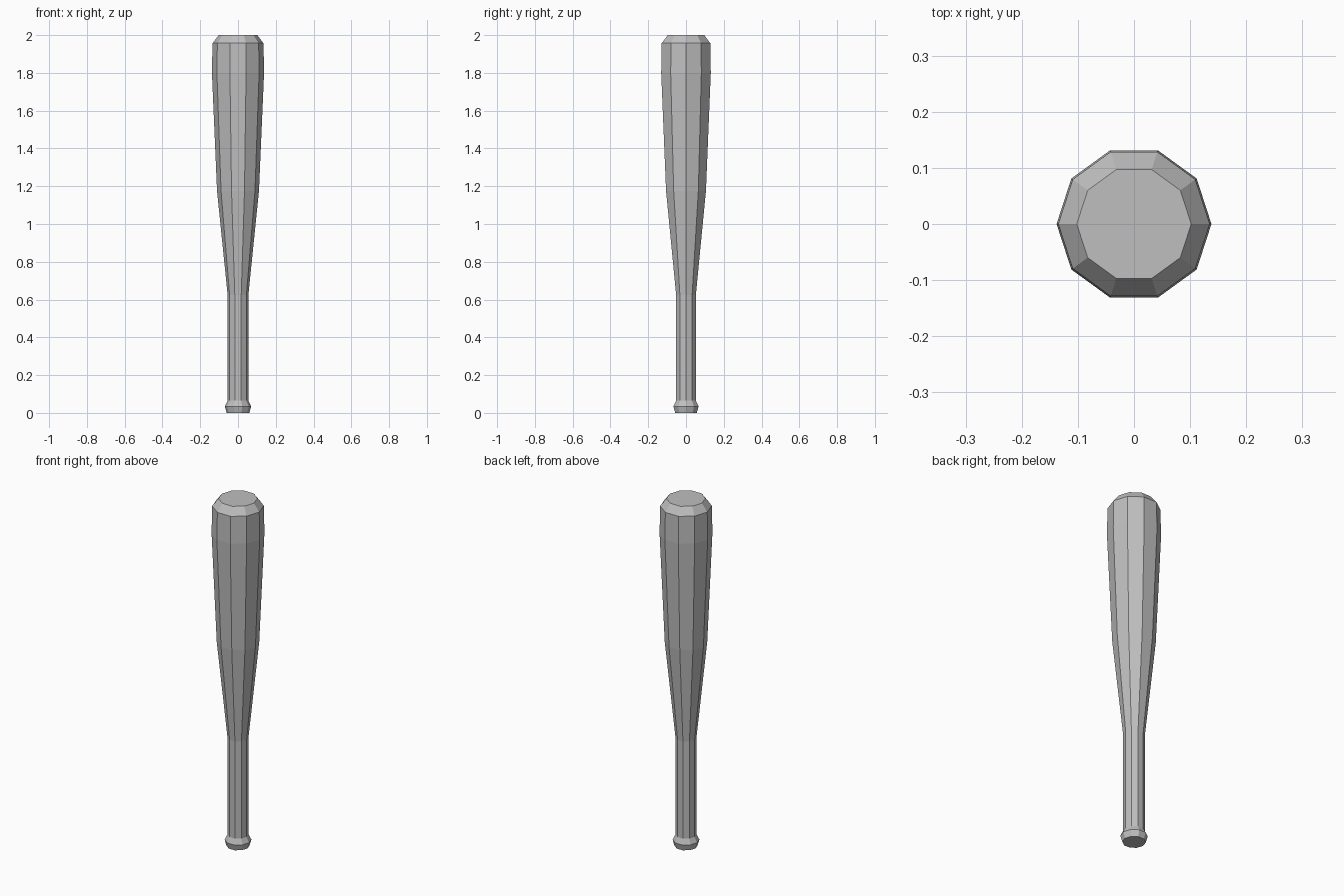
import bpy
import bmesh
import math

cube = bpy.data.objects.get("Cube")
if cube:
    bpy.data.objects.remove(cube, do_unlink=True)

SIDES = 10

# One plain grey for the whole bat
grey = bpy.data.materials.new("plain grey")
grey.use_nodes = True
colour = (0.52, 0.52, 0.52, 1.0)
grey.diffuse_color = colour
grey.node_tree.nodes["Principled BSDF"].inputs["Base Color"].default_value = colour

# Radius and height, from the knob up to the rounded tip
profile = [
    (0.060, 0.0),     # knob base
    (0.070, 0.035),   # knob rim
    (0.055, 0.065),   # start of handle
    (0.055, 0.625),   # end of handle
    (0.111, 1.175),   # taper
    (0.138, 1.80),    # widest part of barrel
    (0.135, 1.957),   # barrel shoulder
    (0.102, 2.0),     # flat tip
]


def lathe(name, points, sides):
    """Capped low-poly solid of revolution around z."""
    bm = bmesh.new()
    rings = []
    for r, z in points:
        rings.append([bm.verts.new((r * math.cos(2 * math.pi * i / sides),
                                    r * math.sin(2 * math.pi * i / sides), z))
                      for i in range(sides)])
    for low, high in zip(rings, rings[1:]):
        for i in range(sides):
            j = (i + 1) % sides
            bm.faces.new((low[i], low[j], high[j], high[i]))
    bm.faces.new(rings[0][::-1])
    bm.faces.new(rings[-1])
    mesh = bpy.data.meshes.new(name)
    bm.to_mesh(mesh)
    bm.free()
    mesh.materials.append(grey)
    obj = bpy.data.objects.new(name, mesh)
    bpy.context.collection.objects.link(obj)
    return obj


lathe("bat", profile, SIDES)
